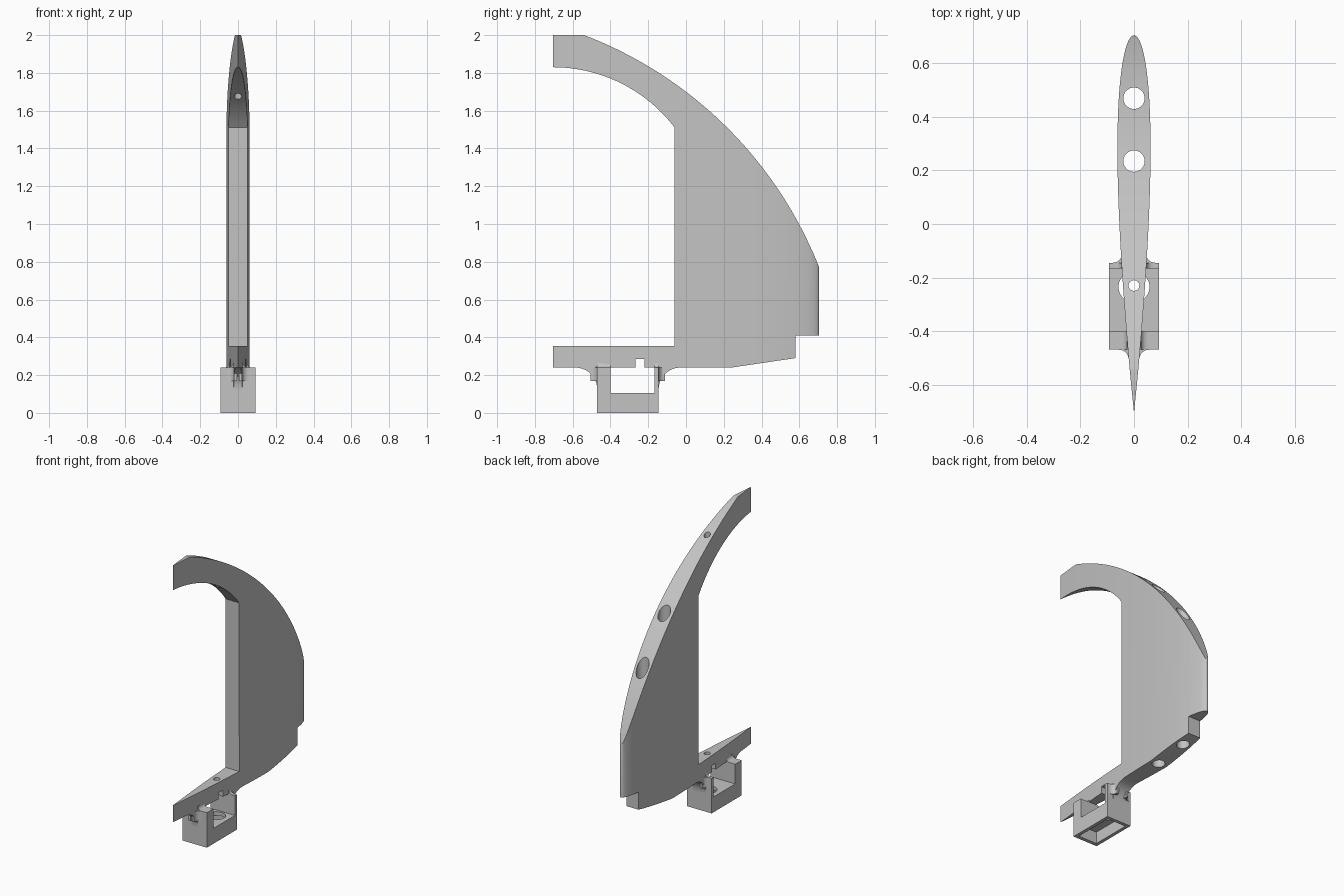
import bpy, bmesh, math
from mathutils import Vector

if "Cube" in bpy.data.objects:
    bpy.data.objects.remove(bpy.data.objects["Cube"], do_unlink=True)

grey = bpy.data.materials.new("plain_grey")
grey.use_nodes = True
grey.diffuse_color = (0.55, 0.55, 0.55, 1)
grey.node_tree.nodes["Principled BSDF"].inputs["Base Color"].default_value = (0.55, 0.55, 0.55, 1)


def prism(name, outline, axis, lo, hi):
    """Extrude a 2D outline along an axis: x takes (y, z), y takes (x, z), z takes (x, y)."""
    bm = bmesh.new()
    def place(p):
        co = list(p)
        co.insert("xyz".index(axis), lo)
        return bm.verts.new(co)
    face = bm.faces.new([place(p) for p in outline])
    made = bmesh.ops.extrude_face_region(bm, geom=[face])["geom"]
    step = Vector([hi - lo if a == axis else 0 for a in "xyz"])
    bmesh.ops.translate(bm, vec=step, verts=[v for v in made if isinstance(v, bmesh.types.BMVert)])
    bmesh.ops.recalc_face_normals(bm, faces=bm.faces)
    mesh = bpy.data.meshes.new(name)
    bm.to_mesh(mesh)
    bm.free()
    mesh.materials.append(grey)
    ob = bpy.data.objects.new(name, mesh)
    bpy.context.collection.objects.link(ob)
    return ob


def box(name, x, y, z):
    return prism(name, [(-x, y[0]), (x, y[0]), (x, y[1]), (-x, y[1])], "z", *z)


def arc(cx, cy, r, a0, a1, n):
    angles = [math.radians(a0 + (a1 - a0) * i / n) for i in range(n + 1)]
    return [(cx + r * math.cos(a), cy + r * math.sin(a)) for a in angles]


def drill(name, y, r, z):
    return prism(name, arc(0, y, r, 0, 350, 35), "z", *z)


def boolean(ob, tool, op, keep=False):
    mod = ob.modifiers.new(tool.name, "BOOLEAN")
    mod.operation, mod.solver, mod.object = op, "EXACT", tool
    bpy.context.view_layer.objects.active = ob
    bpy.ops.object.modifier_apply(modifier=mod.name)
    if not keep:
        bpy.data.objects.remove(tool, do_unlink=True)


# Symmetric wing section, blunt end at the back, sharp edge at the front
CHORD, THICK, BACK = 1.41, 0.124, 0.705


def half_width(y):
    t = min(max((BACK - y) / CHORD, 0), 1)
    return 5 * THICK * (0.2969 * math.sqrt(t) - 0.126 * t - 0.3516 * t**2
                        + 0.2843 * t**3 - 0.1036 * t**4)


N = 48
stations = [BACK - CHORD * (1 - math.cos(math.pi * i / N)) / 2 for i in range(N)]
side = [(half_width(y), y) for y in stations]
section = side + [(0, -BACK)] + [(-x, y) for x, y in reversed(side[1:])]
fin = prism("fin", section, "z", -0.5, 2.5)

# Side silhouette: curved back, hooked top arm, lower arm with fillets to the mount
R = 0.115
outer = arc(-1.313, -0.0275, 2.17, 69.1, 21.6, 40)
inner = arc(-0.705, 1.02, 0.81, 37.3, 90, 24)
silhouette = ([(-0.75, 2.0)] + outer + [(0.75, 0.77), (0.75, 0.41), (0.58, 0.41), (0.58, 0.29), (0.24, 0.24)]
              + arc(-0.145 + R, 0.24 - R, R, 90, 180, 10)
              + arc(-0.47 - R, 0.24 - R, R, 0, 90, 10)
              + [(-0.75, 0.24), (-0.75, 0.355), (-0.06, 0.355)] + inner + [(-0.75, 1.83)])
boolean(fin, prism("silhouette", silhouette, "x", -0.3, 0.3), "INTERSECT")

# Mount box, hollow underneath
mount = box("mount_box", 0.093, (-0.47, -0.145), (0, 0.24))
boolean(mount, box("recess", 0.07, (-0.445, -0.168), (-0.1, 0.08)), "DIFFERENCE")
boolean(mount, drill("floor_hole", -0.235, 0.058, (-0.1, 0.15)), "DIFFERENCE")

# Side window through the mount, and the small slot above it
window = box("window", 0.3, (-0.40, -0.166), (0.105, 0.24))
boolean(fin, window, "DIFFERENCE", keep=True)
boolean(mount, window, "DIFFERENCE")
boolean(fin, box("slot", 0.3, (-0.267, -0.22), (0.2, 0.285)), "DIFFERENCE")

# Vertical holes through the fin
for y, r in ((0.47, 0.04), (0.235, 0.04), (-0.23, 0.02)):
    boolean(fin, drill("bore", y, r, (-0.2, 2.3)), "DIFFERENCE")

# Concave flares where the fin meets the mount walls
parts = [fin, mount]
r, f = 0.035, 0.025
for s, label in ((1, "left"), (-1, "right")):
    for y, d, end in ((-0.145, 1, "back"), (-0.47, -1, "front")):
        w = half_width(y) - 0.002
        curve = [(s * (w + r - r * math.sin(t)), y + d * (r - r * math.cos(t)))
                 for t in (math.pi / 2 * i / 8 for i in range(9))]
        foot = [(s * (w - 0.015), y + d * r), (s * (w - 0.015), y - d * 0.005), (s * (w + r), y - d * 0.005)]
        parts.append(prism(f"{end}_flare_{label}", curve + foot, "z", 0.17, 0.24))
    for y0, y1, end in ((-0.47, -0.40, "front"), (-0.166, -0.145, "back")):
        w = half_width((y0 + y1) / 2)
        curve = [(s * (w + f - f * math.sin(t)), 0.24 + f - f * math.cos(t))
                 for t in (math.pi / 2 * i / 6 for i in range(7))]
        foot = [(s * (w - 0.01), 0.24 + f), (s * (w - 0.01), 0.235), (s * (w + f), 0.235)]
        parts.append(prism(f"{end}_wall_fillet_{label}", curve + foot, "y", y0, y1))

# Smooth curves, sharp corners
bpy.ops.object.select_all(action="DESELECT")
for ob in parts:
    ob.select_set(True)
bpy.context.view_layer.objects.active = fin
bpy.ops.object.shade_smooth_by_angle(angle=math.radians(30))
